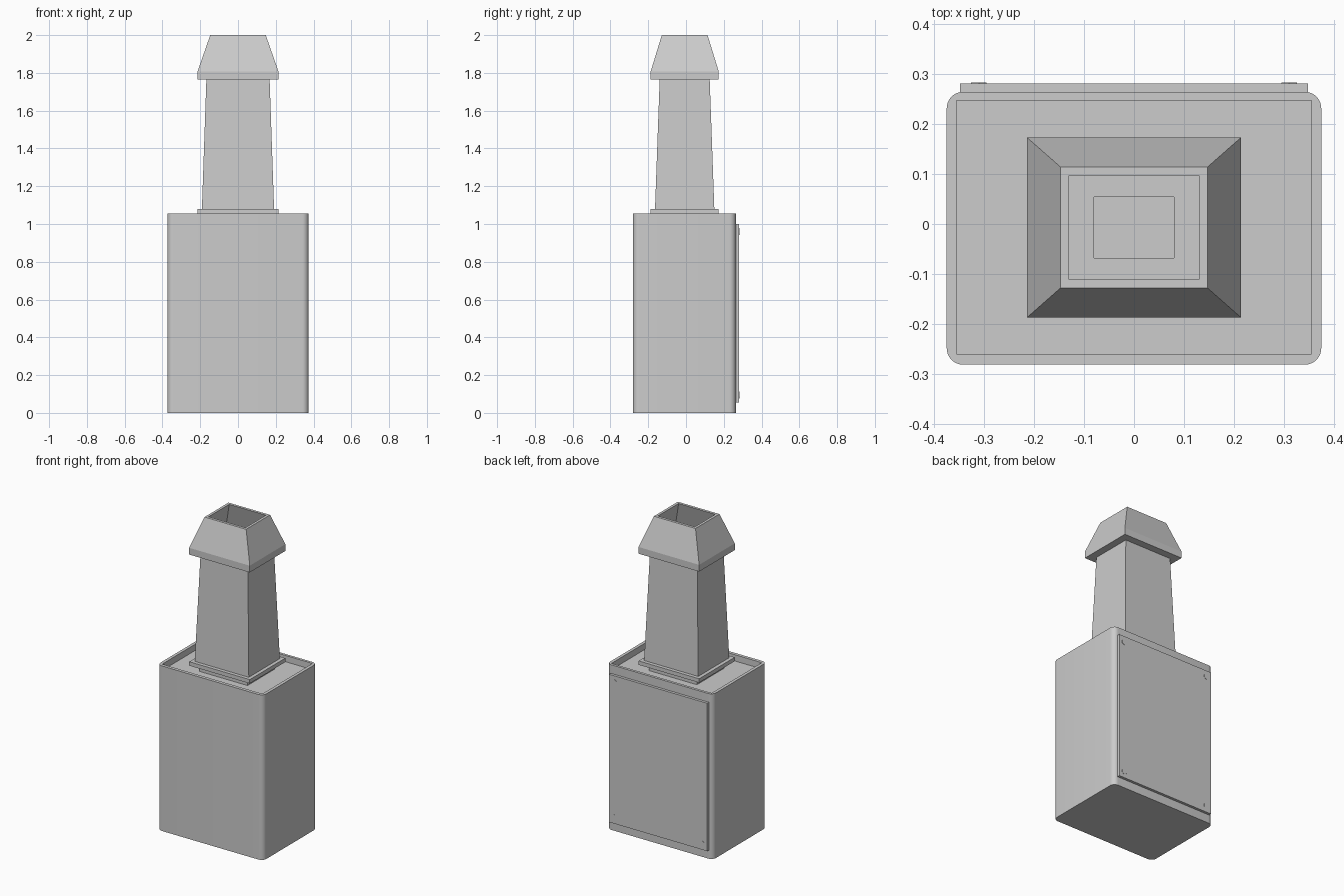
import bpy
import bmesh
import math
from mathutils import Matrix

old = bpy.data.objects.get("Cube")
if old:
    bpy.data.objects.remove(old, do_unlink=True)

GREY = (0.604, 0.604, 0.604, 1.0)
mat = bpy.data.materials.new("plain_grey")
mat.use_nodes = True
mat.diffuse_color = GREY
for node in mat.node_tree.nodes:
    if node.type == 'BSDF_PRINCIPLED':
        node.inputs["Base Color"].default_value = GREY

STACK_Y = -0.007   # centre line of the chimney


def finish(bm, name):
    bmesh.ops.recalc_face_normals(bm, faces=bm.faces[:])
    mesh = bpy.data.meshes.new(name)
    bm.to_mesh(mesh)
    bm.free()
    obj = bpy.data.objects.new(name, mesh)
    bpy.context.collection.objects.link(obj)
    mesh.materials.append(mat)
    return obj


def box(name, lo, hi, radius=0.0):
    """Box between two corners, optionally with rounded upright edges."""
    bm = bmesh.new()
    size = [b - a for a, b in zip(lo, hi)]
    mid = [(a + b) / 2 for a, b in zip(lo, hi)]
    bmesh.ops.create_cube(bm, size=1, matrix=Matrix.Translation(mid) @ Matrix.Diagonal((*size, 1)))
    if radius:
        upright = [e for e in bm.edges if abs(e.verts[0].co.z - e.verts[1].co.z) > 0.01]
        bmesh.ops.bevel(bm, geom=upright, offset=radius, segments=8, profile=0.5, affect='EDGES')
    return finish(bm, name)


def shell(name, rings):
    """Hollow rectangular part: (half x, half y, z) rings joined in a closed loop."""
    bm = bmesh.new()
    loops = [[bm.verts.new((sx * hx, STACK_Y + sy * hy, z))
              for sx, sy in ((-1, -1), (1, -1), (1, 1), (-1, 1))] for hx, hy, z in rings]
    for i, low in enumerate(loops):
        high = loops[(i + 1) % len(loops)]
        for k in range(4):
            n = (k + 1) % 4
            bm.faces.new((low[k], low[n], high[n], high[k]))
    return finish(bm, name)


# Cabinet with a shallow recessed top
cabinet = box("cabinet", (-0.374, -0.281, 0), (0.374, 0.264, 1.055), 0.033)
cutter = box("recess_cutter", (-0.354, -0.26, 1.015), (0.354, 0.247, 1.2))
cutter.hide_render = True
cut = cabinet.modifiers.new("recess", 'BOOLEAN')
cut.operation = 'DIFFERENCE'
cut.solver = 'EXACT'
cut.object = cutter
bpy.context.view_layer.objects.active = cabinet
cabinet.select_set(True)
bpy.ops.object.modifier_apply(modifier=cut.name)
bpy.data.objects.remove(cutter, do_unlink=True)
bpy.ops.object.shade_smooth_by_angle(angle=math.radians(30))

# Rear access panel and its corner screws
box("rear_panel", (-0.347, 0.262, 0.055), (0.347, 0.281, 1.0))
for sx, side in ((-1, "right"), (1, "left")):
    for z, level in ((0.095, "lower"), (0.96, "upper")):
        bm = bmesh.new()
        place = Matrix.Translation((sx * 0.31, 0.272, z)) @ Matrix.Rotation(math.pi / 2, 4, 'X')
        bmesh.ops.create_cone(bm, cap_ends=True, segments=6, radius1=0.018,
                              radius2=0.018, depth=0.021, matrix=place)
        finish(bm, f"screw_{level}_{side}")

# Collar and flange under the chimney
shell("collar", [(0.17, 0.14, 1.015), (0.17, 0.14, 1.056), (0.08, 0.061, 1.056), (0.08, 0.061, 1.015)])
shell("flange", [(0.214, 0.18, 1.055), (0.214, 0.18, 1.08), (0.08, 0.061, 1.08), (0.08, 0.061, 1.055)])

# Tapered chimney duct
shell("chimney", [(0.191, 0.157, 1.079), (0.167, 0.132, 1.775),
                  (0.149, 0.114, 1.775), (0.173, 0.139, 1.079)])

# Hollow sloping hood with a flat underside
shell("hood", [(0.15, 0.115, 1.765), (0.214, 0.18, 1.765), (0.214, 0.18, 1.808),
               (0.147, 0.121, 2.0), (0.13, 0.104, 2.0), (0.196, 0.162, 1.803),
               (0.196, 0.162, 1.783), (0.15, 0.115, 1.783)])
